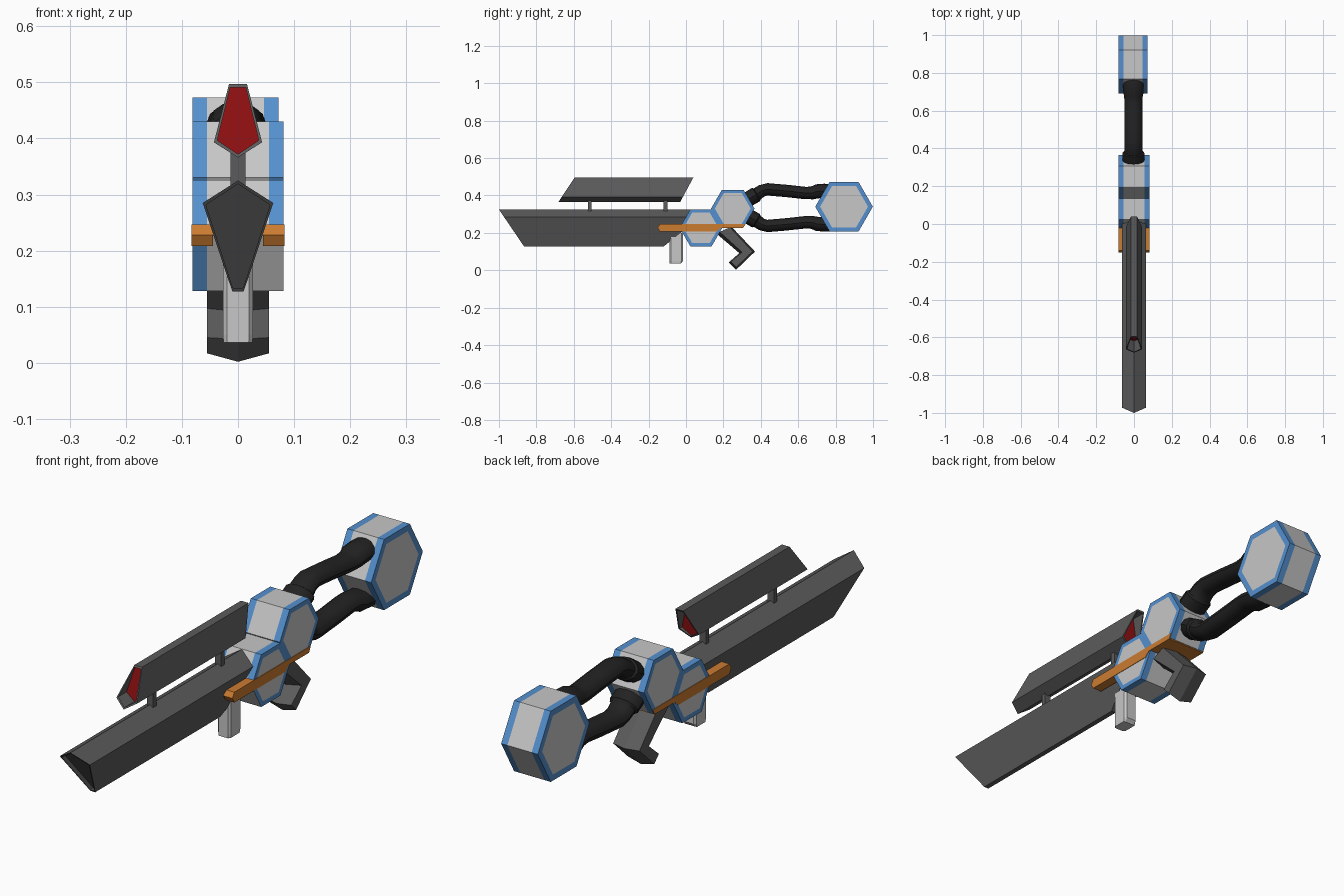
import bpy, bmesh, math
from mathutils import Vector

if "Cube" in bpy.data.objects:
    bpy.data.objects.remove(bpy.data.objects["Cube"])


def material(name, rgb):
    m = bpy.data.materials.new(name)
    m.diffuse_color = (*rgb, 1)
    m.use_nodes = True
    m.node_tree.nodes["Principled BSDF"].inputs["Base Color"].default_value = m.diffuse_color
    return m


LIGHT = material("light grey", (0.57, 0.57, 0.57))
BLUE = material("blue", (0.09, 0.28, 0.62))
DARK = material("dark grey", (0.105, 0.105, 0.105))
BLACK = material("black", (0.016, 0.016, 0.016))
ORANGE = material("orange", (0.6, 0.2, 0.03))
RED = material("red", (0.28, 0.005, 0.006))


def loft(name, sections, mats, band_mats=None, cap_mats=(0, 0), rule=None):
    """Skin a list of point loops; band_mats gives a material index per band."""
    bm = bmesh.new()
    loops = [[bm.verts.new(p) for p in s] for s in sections]
    n = len(loops[0])
    for b, (lo, hi) in enumerate(zip(loops, loops[1:])):
        for i in range(n):
            j = (i + 1) % n
            f = bm.faces.new((lo[i], lo[j], hi[j], hi[i]))
            f.material_index = band_mats[b] if band_mats else 0
    for loop, idx in ((loops[0], cap_mats[0]), (loops[-1], cap_mats[1])):
        bm.faces.new(loop).material_index = idx
    bmesh.ops.recalc_face_normals(bm, faces=bm.faces)
    if rule:
        for f in bm.faces:
            rule(f)
    me = bpy.data.meshes.new(name)
    bm.to_mesh(me)
    bm.free()
    for m in mats:
        me.materials.append(m)
    ob = bpy.data.objects.new(name, me)
    bpy.context.collection.objects.link(ob)
    return ob


def prism_x(name, profile, x0, x1, mat):
    return loft(name, [[(x, y, z) for y, z in profile] for x in (x0, x1)], [mat])


def box(name, x, y0, y1, z0, z1, mat):
    return prism_x(name, [(y0, z0), (y1, z0), (y1, z1), (y0, z1)], -x, x, mat)


def shrink(profile, d):
    """Scale an (x, z) section toward its middle by about d on each side."""
    cz = (max(p[1] for p in profile) + min(p[1] for p in profile)) / 2
    w = max(p[0] for p in profile)
    h = max(p[1] for p in profile) - cz
    return [(x * (1 - d / w), cz + (z - cz) * (1 - d / h)) for x, z in profile]


def slanted(profile, y_of_z):
    return [(x, y_of_z(z), z) for x, z in profile]


# Hexagonal housings: grey middle band and caps, blue rims
def housing(name, y, z, r, x0, x1, rim, rule=None):
    def ring(x, rad):
        return [(x, y + rad * math.cos(math.radians(60 * k)),
                 z + rad * math.sin(math.radians(60 * k))) for k in range(6)]
    w = 0.026
    secs = [ring(x0, r - rim), ring(x0, r), ring(x0 + w, r),
            ring(x1 - w, r), ring(x1, r), ring(x1, r - rim)]
    loft(name, secs, [LIGHT, BLUE], [1, 1, 0, 1, 1], rule=rule)


def plain_lower_front(f):
    # the lower front face has no blue rim on its right end
    if f.normal.y < -0.5 and f.normal.z < -0.3 and f.calc_center_median().x > 0:
        f.material_index = 0


housing("lower_housing", 0.08, 0.227, 0.114, -0.081, 0.081, 0.02, plain_lower_front)
housing("upper_housing", 0.25, 0.33, 0.116, -0.081, 0.081, 0.02)
housing("rear_stock", 0.845, 0.34, 0.154, -0.081, 0.072, 0.026)

# Barrel with slanted, slightly recessed muzzle
barrel = [(0, 0.325), (0.063, 0.285), (0.01, 0.127), (-0.01, 0.127), (-0.063, 0.285)]
inner = shrink(barrel, 0.006)
muzzle = lambda z: -1 + (0.325 - z) * 0.68
loft("barrel", [slanted(inner, lambda z: muzzle(z) + 0.02), slanted(inner, muzzle),
                slanted(barrel, muzzle),
                slanted(barrel, lambda z: -0.12 + 1.25 * (z - 0.127))], [DARK])

# Sight tube with a red pane recessed in each slanted end
sight = [(0.016, 0.497), (0.043, 0.393), (0, 0.366), (-0.043, 0.393), (-0.016, 0.497)]
bore = shrink(sight, 0.006)
front = lambda z: -0.595 - (0.497 - z) * 0.66
back = lambda z: 0.04 - (0.497 - z) * 0.54
loft("sight", [slanted(bore, lambda z: -0.592 - (0.497 - z) * 0.2), slanted(bore, front),
               slanted(sight, front), slanted(sight, back), slanted(bore, back),
               slanted(bore, lambda z: -0.02 - (0.497 - z) * 0.1)],
     [DARK, RED], cap_mats=(1, 1))
for i, y in enumerate((-0.515, -0.11)):
    box(f"sight_post_{i + 1}", 0.013, y - 0.01, y + 0.01, 0.30, 0.385, DARK)

# Orange side rails, joined by a plate under the upper housing
rail = [(-0.152, 0.228), (-0.14, 0.247), (0.315, 0.247), (0.305, 0.226),
        (0.185, 0.226), (0.165, 0.208), (-0.14, 0.208)]
for side, s in (("right", 1), ("left", -1)):
    prism_x(f"{side}_rail", rail, s * 0.045, s * 0.083, ORANGE)
box("rail_bridge", 0.06, 0.17, 0.306, 0.226, 0.24, ORANGE)

# Front grip: chamfered post
grip = [(0.020, -0.088), (0.027, -0.08), (0.027, -0.025), (0.02, -0.016),
        (-0.02, -0.016), (-0.027, -0.025), (-0.027, -0.08), (-0.02, -0.088)]
loft("front_grip", [[(x * 0.95, min(y, -0.028), 0.036) for x, y in grip],
                    [(x, y, 0.05) for x, y in grip],
                    [(x, y, 0.2) for x, y in grip]], [LIGHT])

# Rear grip: hooked profile, ridged along its middle
ridge = [(0.17, 0.19), (0.285, 0.092), (0.228, 0.042), (0.267, 0.002),
         (0.369, 0.10), (0.246, 0.23)]
edge = [(0.18, 0.205), (0.300, 0.097), (0.240, 0.045), (0.268, 0.017),
        (0.356, 0.10), (0.235, 0.23)]
loft("rear_grip", [[(x, y, z) for y, z in p]
                   for x, p in ((-0.055, edge), (0, ridge), (0.055, edge))], [DARK])


# Twin hoses: oval sweep with thicker collars, mirrored about z = 0.335
def hose(name, flip):
    path = [(0.32, 0.372, 1.2), (0.352, 0.392, 1.25), (0.375, 0.405, 1.25),
            (0.38, 0.408, 1.05), (0.405, 0.425, 1.0), (0.435, 0.433, 1.0),
            (0.54, 0.424, 1.0), (0.64, 0.413, 1.0), (0.675, 0.414, 1.05),
            (0.70, 0.422, 1.15), (0.74, 0.425, 1.15), (0.78, 0.425, 1.1)]
    pts = [Vector((0, y, z)) for y, z, _ in path]
    secs = []
    for i, (p, (_, _, r)) in enumerate(zip(pts, path)):
        t = (pts[min(i + 1, len(pts) - 1)] - pts[max(i - 1, 0)]).normalized()
        up = Vector((0, -t.z, t.y))
        ring = []
        for k in range(12):
            a = 2 * math.pi * k / 12
            q = p + Vector((0.047 * r * math.cos(a), 0, 0)) + up * 0.033 * r * math.sin(a)
            ring.append((q.x - 0.003, q.y, 0.67 - q.z if flip else q.z))
        secs.append(ring)
    ob = loft(name, secs, [BLACK])
    bpy.ops.object.select_all(action="DESELECT")
    ob.select_set(True)
    bpy.context.view_layer.objects.active = ob
    bpy.ops.object.shade_smooth_by_angle(angle=math.radians(35))


hose("upper_hose", False)
hose("lower_hose", True)
